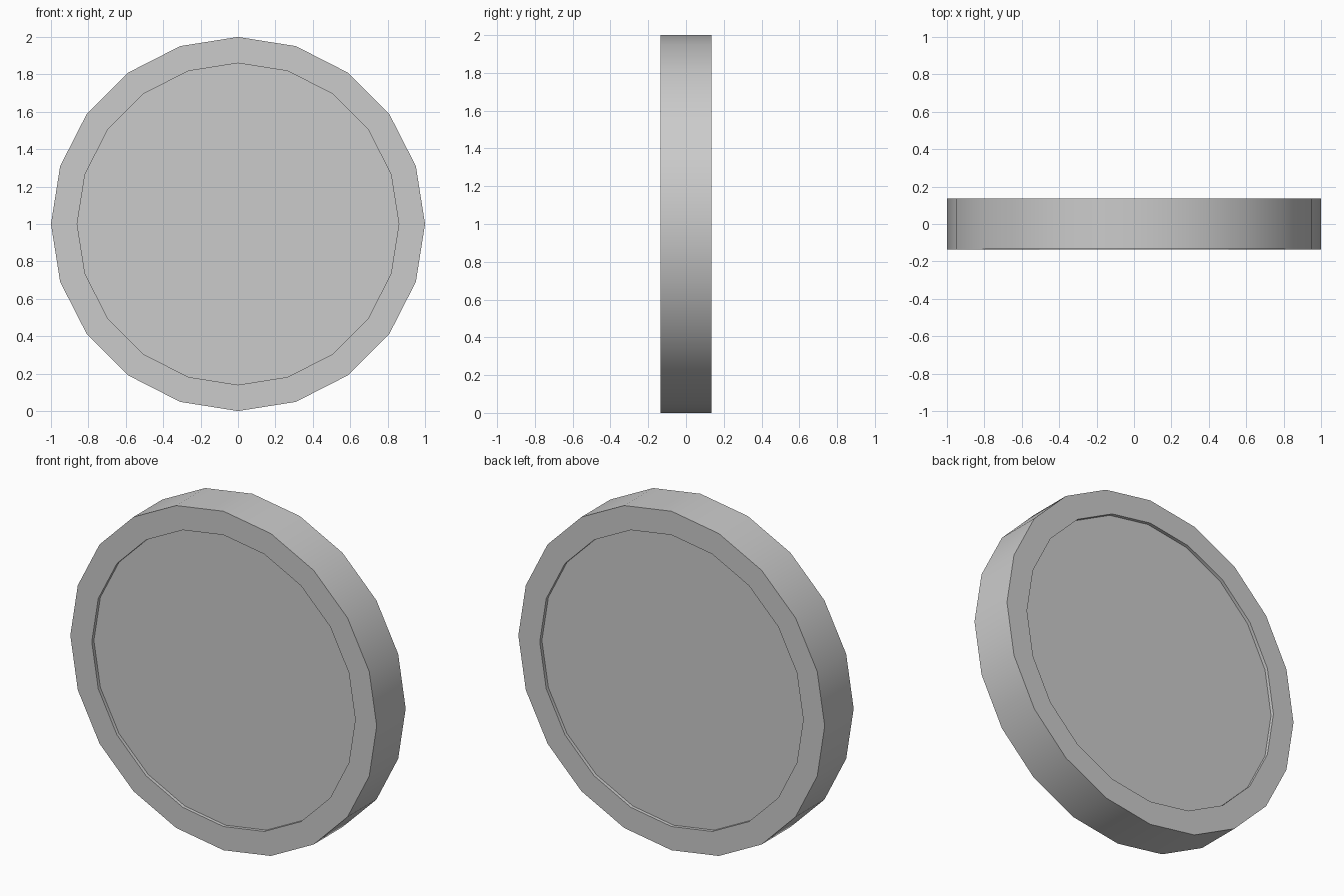
import bpy, bmesh
from math import radians
from mathutils import Matrix

if "Cube" in bpy.data.objects:
    bpy.data.objects.remove(bpy.data.objects["Cube"])

SIDES, RADIUS, INNER, HALF, RECESS = 20, 1.0, 0.86, 0.135, 0.02

# Thick disc standing upright, axis along y
bm = bmesh.new()
bmesh.ops.create_cone(bm, cap_ends=True, segments=SIDES, radius1=RADIUS,
                      radius2=RADIUS, depth=HALF * 2,
                      matrix=Matrix.Translation((0, 0, 1)) @ Matrix.Rotation(radians(90), 4, 'X'))

# Shallow recess in both round faces
for cap in [f for f in bm.faces if len(f.verts) == SIDES]:
    inward = cap.normal.copy() * -RECESS
    center = cap.calc_center_median()
    for step in ("rim", "floor"):
        new = bmesh.ops.extrude_discrete_faces(bm, faces=[cap])["faces"]
        cap = new[0]
        for v in cap.verts:
            if step == "rim":
                v.co = center + (v.co - center) * (INNER / RADIUS)
            else:
                v.co += inward
bmesh.ops.recalc_face_normals(bm, faces=bm.faces[:])

mesh = bpy.data.meshes.new("disc")
bm.to_mesh(mesh)
bm.free()
disc = bpy.data.objects.new("disc", mesh)
bpy.context.collection.objects.link(disc)

# Smooth sides, crisp rim edges
bpy.context.view_layer.objects.active = disc
disc.select_set(True)
bpy.ops.object.shade_smooth_by_angle(angle=radians(30))
